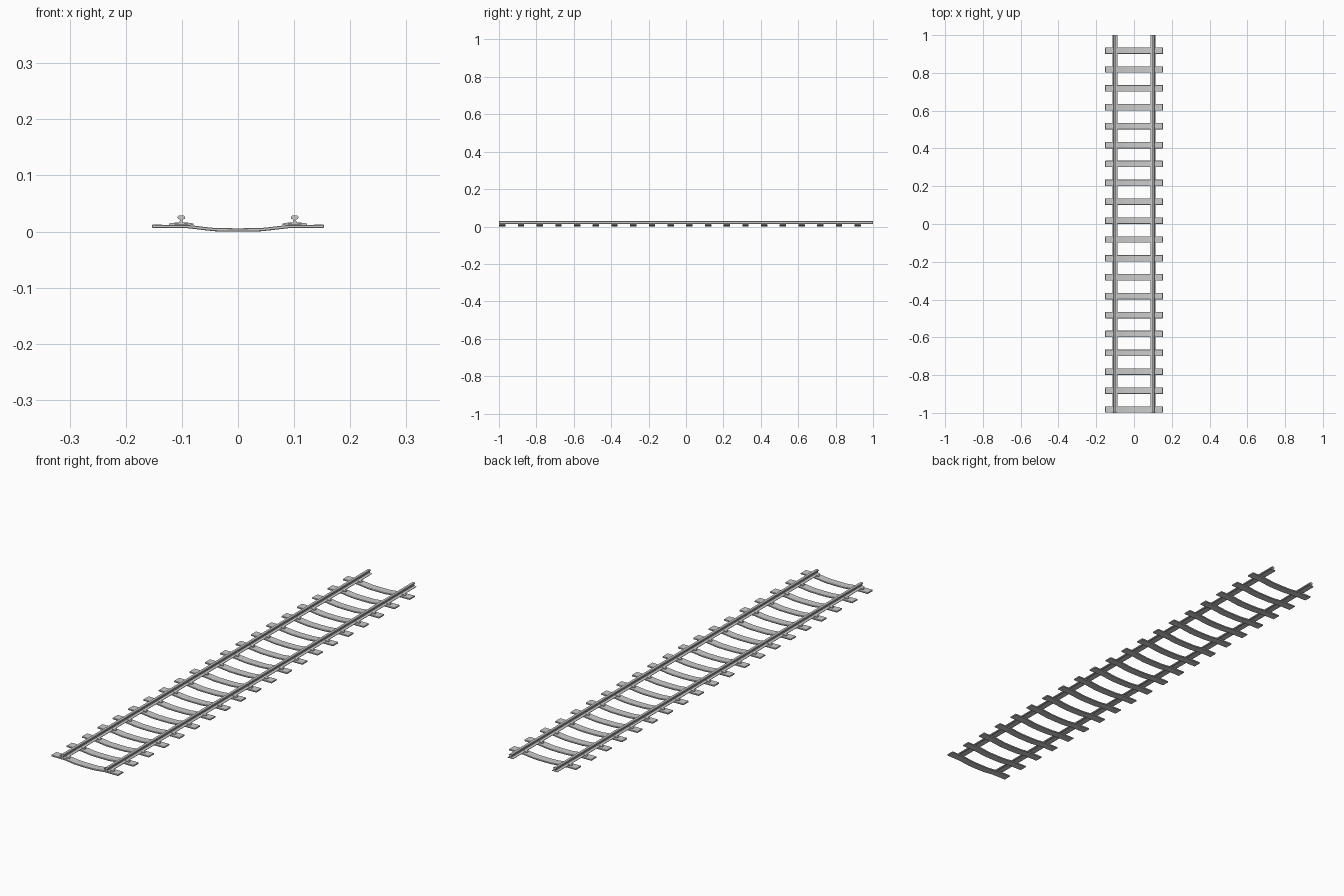
import bpy, bmesh
from mathutils import Vector

if "Cube" in bpy.data.objects:
    bpy.data.objects.remove(bpy.data.objects["Cube"])


def extrude_profile(name, pts, y0, y1):
    """Closed x/z outline extruded along y."""
    bm = bmesh.new()
    face = bm.faces.new([bm.verts.new((x, y0, z)) for x, z in pts])
    new = bmesh.ops.extrude_face_region(bm, geom=[face])["geom"]
    bmesh.ops.translate(bm, vec=Vector((0, y1 - y0, 0)),
                        verts=[v for v in new if isinstance(v, bmesh.types.BMVert)])
    bmesh.ops.recalc_face_normals(bm, faces=bm.faces)
    mesh = bpy.data.meshes.new(name)
    bm.to_mesh(mesh)
    bm.free()
    ob = bpy.data.objects.new(name, mesh)
    bpy.context.collection.objects.link(ob)
    return ob


def repeat_along_track(ob):
    mod = ob.modifiers.new("repeat", 'ARRAY')
    mod.count = 20
    mod.use_relative_offset = False
    mod.use_constant_offset = True
    mod.constant_offset_displace = (0, 0.1, 0)


FIRST = -0.982   # y of the first sleeper
GAUGE = 0.101    # rail distance from the centre line

# Sleepers: flat ends, sagging in the middle
half = [(0.0, 0.0), (0.04, 0.0005), (0.058, 0.0023), (0.076, 0.0045), (0.09, 0.006), (0.153, 0.0065)]
bottom = [(-x, z) for x, z in reversed(half[1:])] + half
top = [(x, z + 0.0058) for x, z in reversed(bottom)]
sleeper = extrude_profile("sleepers", bottom + top, FIRST - 0.017, FIRST + 0.017)
bevel = sleeper.modifiers.new("edges", 'BEVEL')
bevel.width = 0.001
bevel.segments = 1
repeat_along_track(sleeper)

# Rails: foot, web and rounded head
rail_half = [(0.0125, 0.0122), (0.0125, 0.0138), (0.003, 0.0162), (0.0026, 0.0215),
             (0.0062, 0.0228), (0.0066, 0.0262), (0.005, 0.0282), (0.0025, 0.0288)]
for side, label in ((-1, "left"), (1, "right")):
    outline = rail_half + [(-x, z) for x, z in reversed(rail_half)]
    extrude_profile(label + "_rail", [(side * GAUGE + x, z) for x, z in outline], -1, 1)

    # Fastening clips holding the rail foot on each sleeper
    clip = [(-0.022, 0.0115), (0.022, 0.0115), (0.022, 0.0145), (0.012, 0.0158),
            (-0.012, 0.0158), (-0.022, 0.0145)]
    clips = extrude_profile(label + "_clips", [(side * GAUGE + x, z) for x, z in clip],
                            FIRST - 0.005, FIRST + 0.005)
    repeat_along_track(clips)
